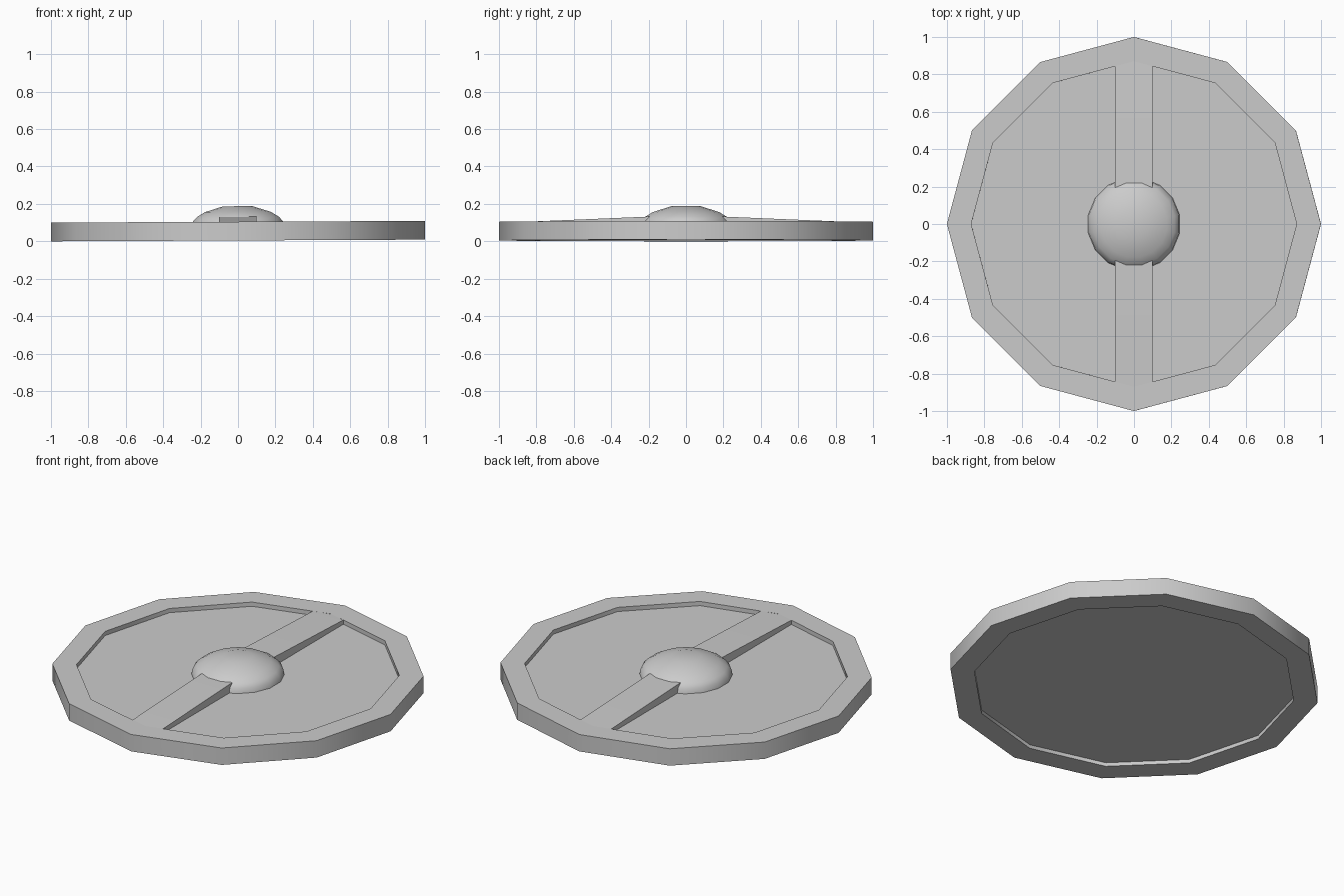
import bpy, bmesh, math
from mathutils import Matrix

cube = bpy.data.objects.get("Cube")
if cube:
    bpy.data.objects.remove(cube, do_unlink=True)

grey = bpy.data.materials.new("light grey")
grey.use_nodes = True
COLOUR = (0.6, 0.6, 0.6, 1)
grey.diffuse_color = COLOUR
grey.node_tree.nodes["Principled BSDF"].inputs["Base Color"].default_value = COLOUR

TILT = Matrix.Rotation(-0.0045, 4, 'Y')   # the whole disc leans very slightly
LIFT = 0.0045


def finish(name, bm):
    bmesh.ops.recalc_face_normals(bm, faces=bm.faces)
    mesh = bpy.data.meshes.new(name)
    bm.to_mesh(mesh)
    bm.free()
    mesh.transform(Matrix.Translation((0, 0, LIFT)) @ TILT)
    obj = bpy.data.objects.new(name, mesh)
    mesh.materials.append(grey)
    bpy.context.collection.objects.link(obj)
    bpy.context.view_layer.objects.active = obj
    for other in bpy.context.selected_objects:
        other.select_set(False)
    obj.select_set(True)
    bpy.ops.object.shade_smooth_by_angle(angle=math.radians(35))
    return obj


def lathe(name, profile, sides, turn=0.0, loop=False):
    """Sweep (radius, z) points round z; close as a loop or cap both ends."""
    bm = bmesh.new()
    rings = []
    for r, z in profile:
        angles = [turn + math.tau * i / sides for i in range(sides)]
        rings.append([bm.verts.new((r * math.cos(a), r * math.sin(a), z)) for a in angles])
    pairs = list(zip(rings, rings[1:]))
    if loop:
        pairs.append((rings[-1], rings[0]))
    else:
        bm.faces.new(rings[0])
        bm.faces.new(rings[-1])
    for low, high in pairs:
        for i in range(sides):
            j = (i + 1) % sides
            bm.faces.new((low[i], low[j], high[j], high[i]))
    return finish(name, bm)


# Twelve-sided rim and the recessed plate inside it
lathe("rim", [(1, 0), (1, 0.1), (0.87, 0.1), (0.87, 0)], 12, loop=True)
lathe("plate", [(0.87, 0.022), (0.87, 0.075)], 12)

# Low dome in the middle
lathe("dome", [(0.25, 0.07), (0.245, 0.103), (0.222, 0.127), (0.18, 0.152),
               (0.08, 0.183)], 16, turn=math.pi / 16)

# Crossbar: two sloping arms running from the dome down to the rim
for side, label in ((-1, "front"), (1, "back")):
    bm = bmesh.new()
    outline = [(0, 0.05), (0, 0.127), (0.2, 0.127), (0.88, 0.0985), (0.88, 0.05)]
    ends = [[bm.verts.new((x, side * y, z)) for y, z in outline] for x in (-0.1, 0.1)]
    for end in ends:
        bm.faces.new(end)
    for i in range(len(outline)):
        j = (i + 1) % len(outline)
        bm.faces.new((ends[0][i], ends[0][j], ends[1][j], ends[1][i]))
    finish(label + "_crossbar_arm", bm)
